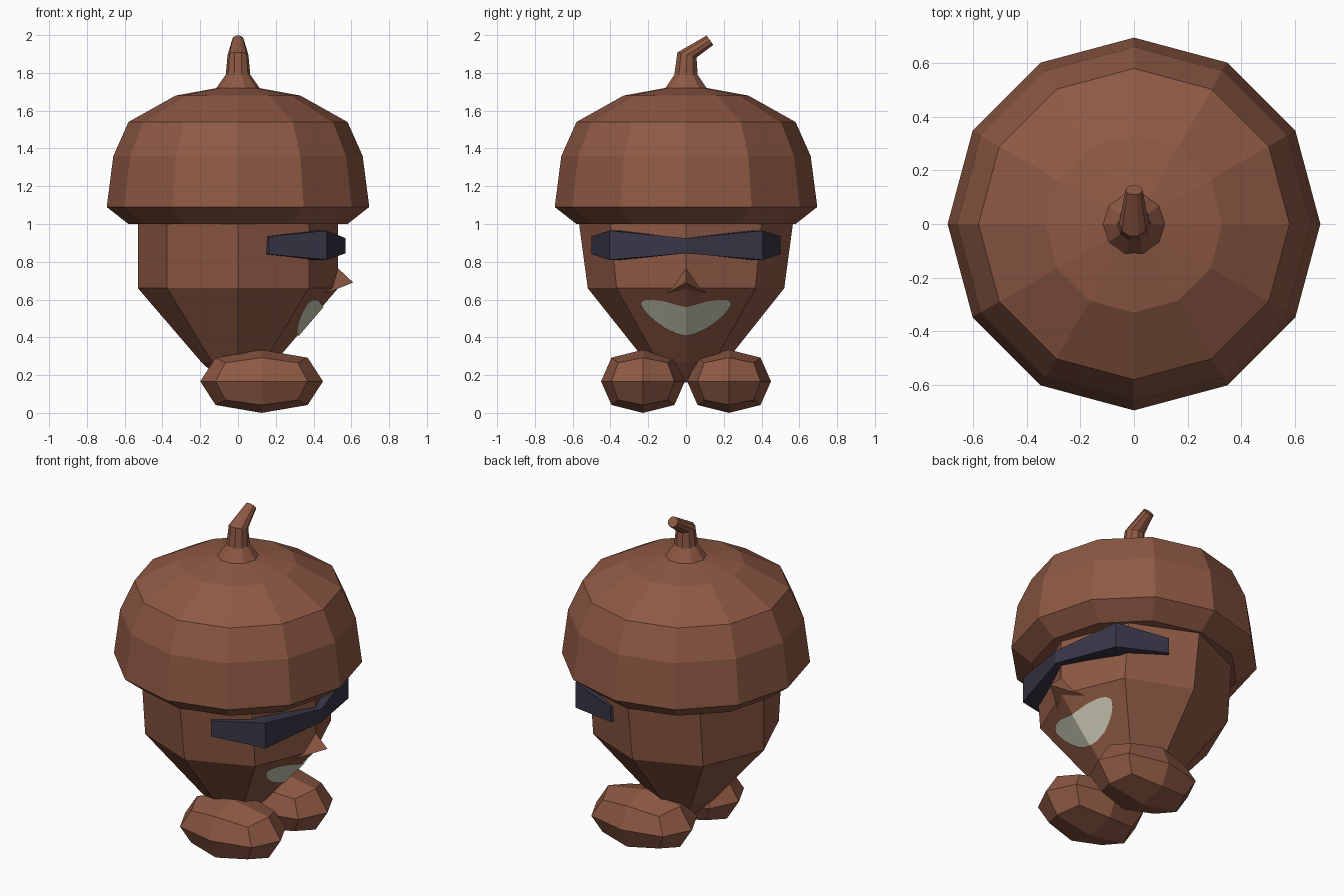
import bpy, bmesh
from math import sin, cos, tau
from mathutils import Vector
from mathutils.bvhtree import BVHTree

if "Cube" in bpy.data.objects:
    bpy.data.objects.remove(bpy.data.objects["Cube"])


def material(name, rgb):
    mat = bpy.data.materials.new(name)
    mat.use_nodes = True
    colour = (*rgb, 1)
    mat.diffuse_color = colour
    mat.node_tree.nodes["Principled BSDF"].inputs["Base Color"].default_value = colour
    return mat


brown = material("acorn brown", (0.27, 0.10, 0.058))
navy = material("dark navy", (0.04, 0.037, 0.063))
ivory = material("pale ivory", (0.61, 0.60, 0.47))


def finish(name, bm, mat):
    bmesh.ops.recalc_face_normals(bm, faces=bm.faces)
    mesh = bpy.data.meshes.new(name)
    bm.to_mesh(mesh)
    mesh.materials.append(mat)
    obj = bpy.data.objects.new(name, mesh)
    bpy.context.collection.objects.link(obj)
    return obj


def loft(rings):
    """Join closed rings of points with quads and close both ends."""
    bm = bmesh.new()
    loops = [[bm.verts.new(p) for p in ring] for ring in rings]
    n = len(loops[0])
    for a, b in zip(loops, loops[1:]):
        for i in range(n):
            j = (i + 1) % n
            bm.faces.new((a[i], a[j], b[j], b[i]))
    bm.faces.new(loops[0])
    bm.faces.new(loops[-1])
    return bm


def ring(sides, z, rx, ry=None, y=0, tilt=0):
    """Elliptical ring, tilted towards +y by a slope angle."""
    ry = rx if ry is None else ry
    points = []
    for i in range(sides):
        a = tau * i / sides
        v = ry * sin(a)
        points.append(Vector((rx * cos(a), y + v * cos(tilt), z - v * sin(tilt))))
    return points


# Cap
cap_profile = [(1.0, 0.58), (1.09, 0.695), (1.36, 0.66), (1.54, 0.58), (1.68, 0.33), (1.72, 0.11)]
finish("cap", loft([ring(12, z, r) for z, r in cap_profile]), brown)

# Bent stem
finish("stem", loft([
    ring(10, 1.715, 0.118),
    ring(10, 1.79, 0.065),
    ring(10, 1.895, 0.055, y=0.005, tilt=0.26),
    ring(10, 1.973, 0.032, y=0.127, tilt=0.95),
]), brown)

# Head, eight sided and tapering to the feet
head = loft([
    ring(8, 0.16, 0.08),
    ring(8, 0.27, 0.195, 0.21),
    ring(8, 0.66, 0.53, 0.52),
    ring(8, 1.03, 0.53, 0.57),
])
surface = BVHTree.FromBMesh(head)
finish("head", head, brown)

# Nose
bm = bmesh.new()
tip, top, left, right = [bm.verts.new(p) for p in (
    (0.61, 0, 0.69), (0.525, 0, 0.77), (0.46, 0.11, 0.63), (0.46, -0.11, 0.63))]
for face in ((tip, top, left), (tip, right, top), (tip, left, right), (top, right, left)):
    bm.faces.new(face)
finish("nose", bm, brown)

# Mouth: columns (side offset, bottom, top) laid on the head surface
half = [(0, 0.41, 0.562), (0.05, 0.422, 0.575), (0.11, 0.45, 0.592), (0.16, 0.485, 0.6),
        (0.2, 0.52, 0.602), (0.225, 0.55, 0.598), (0.24, 0.578, 0.585)]
columns = [(-y, b, t) for y, b, t in reversed(half[1:])] + half
bm = bmesh.new()


def on_head(y, z):
    hit = surface.ray_cast(Vector((2, y, z)), Vector((-1, 0, 0)))[0]
    return bm.verts.new(hit + Vector((0.006, 0, -0.003)))


pairs = [(on_head(y, b), on_head(y, t)) for y, b, t in columns]
for (b0, t0), (b1, t1) in zip(pairs, pairs[1:]):
    bm.faces.new((b0, b1, t1, t0))
finish("mouth", bm, ivory)

# Wraparound glasses: outer x, y, inner x, y, bottom, top
stations = [(0.165, 0.5, 0.13, 0.45, 0.84, 0.935), (0.47, 0.405, 0.38, 0.34, 0.81, 0.965),
            (0.57, 0, 0.48, 0, 0.845, 0.925)]
mirrored = [(ox, -oy, ix, -iy, b, t) for ox, oy, ix, iy, b, t in stations[:2]]
finish("glasses", loft([
    [(ox, oy, b), (ox, oy, t), (ix, iy, t), (ix, iy, b)]
    for ox, oy, ix, iy, b, t in mirrored + stations[::-1]
]), navy)

# Feet: cubes split once and rounded off
for name, side in (("left_foot", 1), ("right_foot", -1)):
    bm = bmesh.new()
    bmesh.ops.create_cube(bm, size=2)
    bmesh.ops.subdivide_edges(bm, edges=bm.edges[:], cuts=1, use_grid_fill=True)
    for v in bm.verts:
        v.co *= (1, 0.75, 0.59)[sum(abs(c) > 0.5 for c in v.co) - 1]
        v.co = Vector((0.125 + v.co.x * 0.325, side * 0.228 + v.co.y * 0.222, 0.167 + v.co.z * 0.167))
    finish(name, bm, brown)
